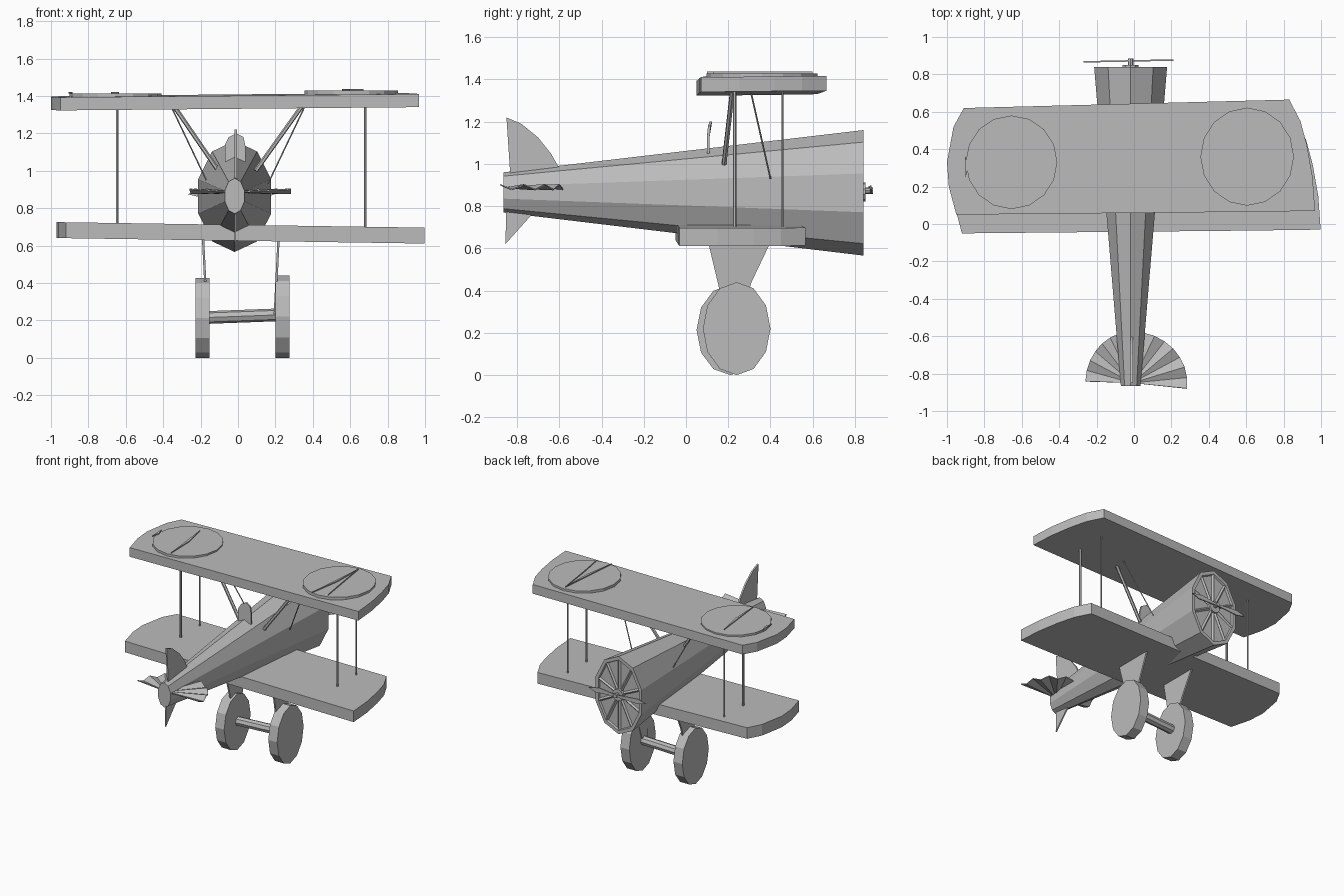
import bpy, bmesh, math
from mathutils import Vector, Matrix

cube = bpy.data.objects.get("Cube")
if cube:
    bpy.data.objects.remove(cube, do_unlink=True)

grey = bpy.data.materials.new("plain grey")
grey.use_nodes = True
GREY = (0.5, 0.5, 0.5, 1)
grey.diffuse_color = GREY
grey.node_tree.nodes["Principled BSDF"].inputs["Base Color"].default_value = GREY


def finish(name, bm):
    bmesh.ops.recalc_face_normals(bm, faces=bm.faces[:])
    mesh = bpy.data.meshes.new(name)
    bm.to_mesh(mesh)
    bm.free()
    mesh.materials.append(grey)
    obj = bpy.data.objects.new(name, mesh)
    bpy.context.collection.objects.link(obj)
    return obj


def slab(name, outline, place, thick):
    """Extruded outline; place(a, b, t) maps outline point and depth to 3D."""
    bm = bmesh.new()
    low, high = [[bm.verts.new(place(a, b, s * thick / 2)) for a, b in outline] for s in (-1, 1)]
    bm.faces.new(low)
    bm.faces.new(high)
    n = len(outline)
    for i in range(n):
        j = (i + 1) % n
        bm.faces.new((low[i], low[j], high[j], high[i]))
    return finish(name, bm)


def rod(name, start, end, radius, sides=6):
    a, b = Vector(start), Vector(end)
    turn = (b - a).to_track_quat('Z', 'Y').to_matrix().to_4x4()
    bm = bmesh.new()
    bmesh.ops.create_cone(bm, cap_ends=True, segments=sides, radius1=radius, radius2=radius,
                          depth=(b - a).length, matrix=Matrix.Translation((a + b) / 2) @ turn)
    return finish(name, bm)


def oval(cx, cy, rx, ry, sides):
    steps = [2 * math.pi * i / sides for i in range(sides)]
    return [(cx + rx * math.sin(t), cy + ry * math.cos(t)) for t in steps]


# Fuselage: tapered ten-sided tube with a slightly recessed nose
bm = bmesh.new()
rings = []
for y, z, rx, rz in ((-.865, .865, .055, .095), (.84, .863, .205, .297),
                     (.84, .863, .18, .27), (.825, .863, .175, .265)):
    rings.append([bm.verts.new((x, y, h)) for x, h in oval(-.018, z, rx, rz, 10)])
for r, s in zip(rings, rings[1:]):
    for i in range(10):
        j = (i + 1) % 10
        bm.faces.new((r[i], r[j], s[j], s[i]))
bm.faces.new(rings[0])
bm.faces.new(rings[-1])
finish("fuselage", bm)

# Engine spokes, hub and propeller
for i, (x, z) in enumerate(oval(-.018, .863, .18, .27, 10)):
    rod(f"engine_spoke_{i}", (-.018, .828, .868), (x, .828, z), .011, 4)
rod("engine_hub", (-.018, .82, .868), (-.018, .85, .868), .045, 10)
rod("propeller_shaft", (-.018, .84, .873), (-.018, .885, .873), .015, 8)
slab("propeller", [(-.27, .875), (-.2, .895), (-.02, .88), (.12, .897), (.21, .88),
                   (.15, .858), (-.02, .866), (-.2, .858)],
     lambda a, b, t: (a, .872 + t + .02 * (a + .02), b), .008)

# Wings share one plan shape
plan = [(-.91, .06), (.6, .065), (.968, .07), (.955, .25), (.925, .42), (.89, .55),
        (.83, .665), (-.91, .62), (-.965, .52), (-1, .33), (-.99, .2), (-.95, .05)]
plan[0] = (-.94, .05)
slab("upper_wing", plan, lambda a, b, t: (a, b, 1.37 + .009 * a + .012 * (b - .35) + t), .07)
slab("lower_wing", plan, lambda a, b, t: (a + .03, b - .1, .668 - .015 * a + t), .085)

# Round wing emblem discs with slim raised slivers
discs = {"right": (-.655, .33, .245, .25, 1.402), "left": (.605, .36, .25, .262, 1.418)}
for side, (x, y, rx, ry, z) in discs.items():
    slab(f"{side}_wing_disc", oval(x, y, rx, ry, 16), lambda a, b, t: (a, b, z + t), .022)
slivers = [(1.417, [(-.68, .51), (-.64, .32), (-.635, .1)]),
           (1.417, [(-.905, .37), (-.885, .31), (-.9, .25)]),
           (1.433, [(.6, .6), (.595, .35), (.555, .1)]),
           (1.433, [(.6, .6), (.635, .33), (.67, .13)])]
for i, (z, shape) in enumerate(slivers):
    slab(f"disc_sliver_{i}", shape, lambda a, b, t: (a, b, z + t), .008)

# Struts between the wings and down to the fuselage
for side, s, x in (("right", -1, -.645), ("left", 1, .68)):
    rod(f"{side}_rear_strut", (x, .23, .69), (x, .23, 1.35), .008)
    rod(f"{side}_front_strut", (x, .457, .69), (x, .457, 1.35), .005)
    rod(f"{side}_rear_cabane", (s * .345, .22, 1.35), (s * .1 - .005, .18, 1.0), .012)
    rod(f"{side}_front_cabane", (s * .36, .305, 1.35), (s * .16, .4, .93), .004)

# Windshield
slab("windshield", [(-.07, 1.05), (-.07, 1.14), (-.05, 1.18), (-.01, 1.2), (.03, 1.18),
                    (.04, 1.13), (.04, 1.05)],
     lambda a, b, t: (a, .118 + t - 4 * (a + .015) ** 2, b), .012)

# Tail fins above and below
slab("tail_fin", [(-.85, 1.22), (-.78, 1.19), (-.7, 1.125), (-.64, 1.05), (-.6, .98),
                  (-.7, .92), (-.83, .92)], lambda a, b, t: (-.012 + t, a, b), .012)
slab("lower_fin", [(-.855, .62), (-.73, .76), (-.73, .82), (-.85, .82)],
     lambda a, b, t: (-.015 + t, a, b), .01)

# Pleated fan-shaped tailplanes
for side, s, reach in (("right", -1, .25), ("left", 1, .295)):
    bm = bmesh.new()
    root = bm.verts.new((-.01, -.85, .89))
    edge = []
    for i in range(8):
        t = math.radians(-6 * (s > 0) + 12 * i + (2 if s < 0 else 0))
        pleat = .012 * (-1) ** i
        edge.append(bm.verts.new((-.01 + s * reach * math.cos(t), -.85 + .275 * math.sin(t), .893 + pleat)))
    for a, b in zip(edge, edge[1:]):
        bm.faces.new((root, a, b))
    tail = finish(f"{side}_tailplane", bm)
    tail.modifiers.new("thickness", 'SOLIDIFY').thickness = .006

# Landing gear: wheels, legs and axle
for side, x, y, z, leg in (("right", -.19, .21, .214, -.175), ("left", .237, .24, .22, .205)):
    slab(f"{side}_wheel", oval(y, z, .16, z, 12), lambda a, b, t: (x + t, a, b), .075)
    slab(f"{side}_gear_leg", [(.1, .65), (.41, .65), (.31, .44), (.245, .22), (.2, .22), (.15, .44)],
         lambda a, b, t: (leg + t + .05 * (b - .4) * (1 if leg > 0 else -1), a, b), .012)
rod("axle", (-.18, .22, .215), (.22, .23, .23), .034, 8)
